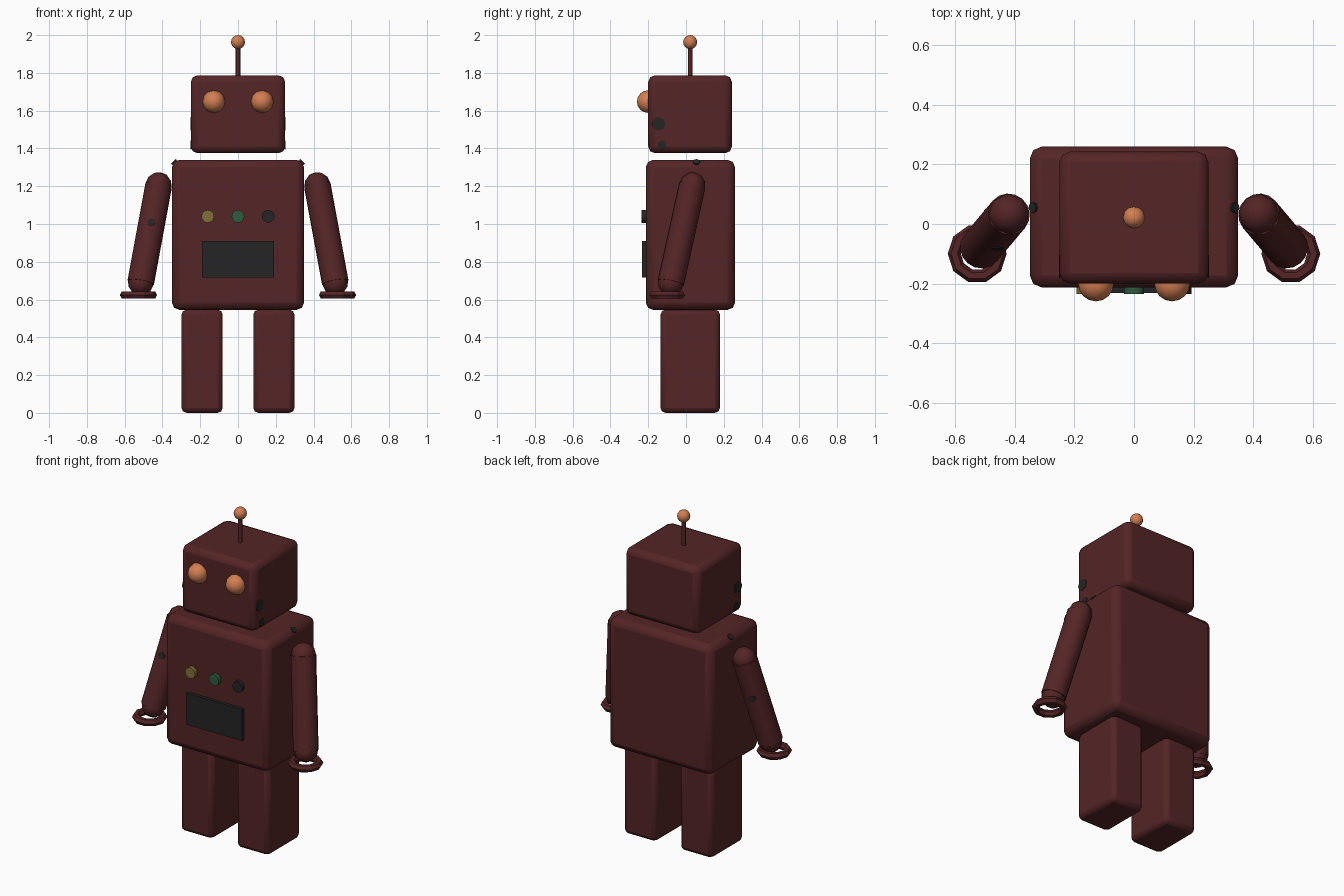
import bpy
import math
from mathutils import Vector

cube = bpy.data.objects.get("Cube")
if cube:
    bpy.data.objects.remove(cube, do_unlink=True)


def material(name, r, g, b):
    m = bpy.data.materials.new(name)
    m.use_nodes = True
    m.diffuse_color = (r, g, b, 1)
    bsdf = next(n for n in m.node_tree.nodes if n.type == 'BSDF_PRINCIPLED')
    bsdf.inputs["Base Color"].default_value = (r, g, b, 1)
    bsdf.inputs["Roughness"].default_value = 0.7
    return m


maroon = material("maroon paint", 0.09, 0.018, 0.019)
charcoal = material("charcoal", 0.018, 0.018, 0.019)
orange = material("orange", 0.65, 0.21, 0.085)
olive = material("olive yellow", 0.22, 0.155, 0.042)
green = material("dark green", 0.03, 0.105, 0.05)


def finish(name, mat, angle=40):
    ob = bpy.context.object
    ob.name = name
    ob.data.materials.append(mat)
    if angle:
        bpy.ops.object.shade_smooth_by_angle(angle=math.radians(angle))
    return ob


def box(name, low, high, mat, bevel=0):
    """Box between two corners, with rounded edges if wanted."""
    low, high = Vector(low), Vector(high)
    bpy.ops.mesh.primitive_cube_add(size=1, location=(low + high) / 2)
    ob = bpy.context.object
    ob.scale = high - low
    bpy.ops.object.transform_apply(location=False, rotation=False, scale=True)
    if bevel:
        mod = ob.modifiers.new("rounded edges", 'BEVEL')
        mod.width, mod.segments = bevel, 2
    return finish(name, mat, 50 if bevel else 0)


def rod(name, start, end, radius, mat, sides=16):
    """Cylinder between two points."""
    start, end = Vector(start), Vector(end)
    axis = end - start
    bpy.ops.mesh.primitive_cylinder_add(
        vertices=sides, radius=radius, depth=axis.length, location=(start + end) / 2,
        rotation=axis.to_track_quat('Z', 'Y').to_euler())
    return finish(name, mat)


def ball(name, centre, radius, mat, axis=(0, 0, 1), segments=12, rings=8):
    bpy.ops.mesh.primitive_uv_sphere_add(
        segments=segments, ring_count=rings, radius=radius, location=centre,
        rotation=Vector(axis).to_track_quat('Z', 'Y').to_euler())
    return finish(name, mat, 60)


# Head, body and antenna
box("head", (-0.25, -0.2, 1.375), (0.25, 0.243, 1.787), maroon, 0.035)
box("body", (-0.35, -0.213, 0.545), (0.35, 0.26, 1.34), maroon, 0.04)
rod("antenna_rod", (0, 0.022, 1.77), (0, 0.022, 1.95), 0.012, maroon, 12)
ball("antenna_ball", (0, 0.022, 1.963), 0.037, orange)

# Chest panel and buttons
box("chest_screen", (-0.19, -0.232, 0.717), (0.19, -0.2, 0.91), charcoal)
for x, name, mat in ((-0.16, "yellow_button", olive),
                     (0, "green_button", green),
                     (0.16, "dark_button", charcoal)):
    rod(name, (x, -0.2, 1.04), (x, -0.235, 1.04), 0.034, mat, 12)

# Paired parts
for side, label in ((1, "left"), (-1, "right")):
    box(label + "_leg", (side * 0.19 - 0.109, -0.135, 0),
        (side * 0.19 + 0.109, 0.18, 0.547), maroon, 0.027)
    ball(label + "_eye", (side * 0.128, -0.2, 1.648), 0.06, orange, (0, -1, 0))

    # Slanted arm with rounded ends and a ring hand
    shoulder = Vector((side * 0.42, 0.033, 1.205))
    wrist = Vector((side * 0.515, -0.08, 0.69))
    axis = wrist - shoulder
    rod(label + "_arm", shoulder, wrist, 0.071, maroon)
    ball(label + "_shoulder", shoulder, 0.07, maroon, axis, 8, 6)
    ball(label + "_wrist", wrist, 0.069, maroon, axis, 8, 6)
    bpy.ops.mesh.primitive_torus_add(
        major_segments=10, minor_segments=6, major_radius=0.077, minor_radius=0.022,
        location=(side * 0.527, -0.1, 0.624))
    finish(label + "_ring_hand", maroon, 0)

    # Worn paint spots on the head side and the body's upper side edge
    for n, (y, z, r) in enumerate(((-0.145, 1.53, 0.036), (-0.128, 1.418, 0.024))):
        rod(f"{label}_head_spot_{n + 1}", (side * 0.247, y, z),
            (side * 0.2525, y, z), r, charcoal, 8)
    edge = Vector((side * 0.339, 0.055, 1.328))
    out = Vector((side, 0, 1)).normalized()
    rod(label + "_body_spot", edge - out * 0.004, edge + out * 0.004, 0.018, charcoal, 8)

    # Worn spots on one arm, front and back
    if side < 0:
        middle = shoulder.lerp(wrist, 0.41)
        for spot, toward in (("front", (-0.05, -1, 0)), ("back", (-0.35, 1, 0))):
            d = Vector(toward)
            d = (d - d.project(axis)).normalized()
            rod(f"{label}_arm_{spot}_spot", middle + d * 0.066,
                middle + d * 0.073, 0.021, charcoal, 8)
